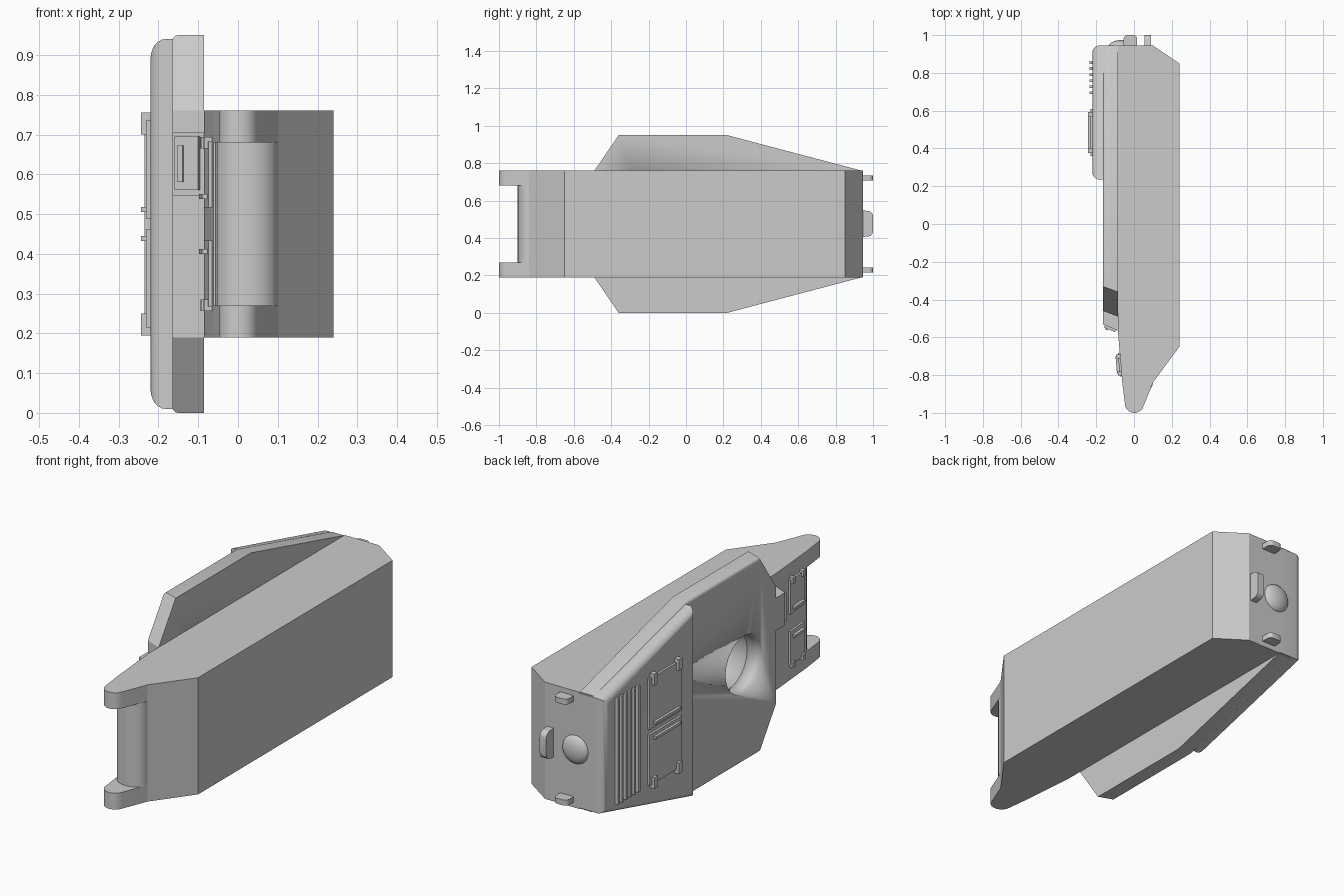
import bpy, bmesh, math
from mathutils import Vector, Matrix

if "Cube" in bpy.data.objects:
    bpy.data.objects.remove(bpy.data.objects["Cube"])

grey = bpy.data.materials.new("plain_grey")
grey.use_nodes = True
colour = (0.6, 0.6, 0.6, 1)
grey.diffuse_color = colour
grey.node_tree.nodes["Principled BSDF"].inputs["Base Color"].default_value = colour

MID = 0.475          # centre line of the vehicle in z
DECK, RAISED, JOIN = -0.165, -0.22, -0.085


def finish(name, bm):
    bmesh.ops.recalc_face_normals(bm, faces=bm.faces)
    mesh = bpy.data.meshes.new(name)
    bm.to_mesh(mesh)
    bm.free()
    mesh.materials.append(grey)
    ob = bpy.data.objects.new(name, mesh)
    bpy.context.collection.objects.link(ob)
    activate(ob)
    bpy.ops.object.shade_smooth_by_angle(angle=math.radians(32))
    return ob


def activate(ob):
    bpy.ops.object.select_all(action='DESELECT')
    ob.select_set(True)
    bpy.context.view_layer.objects.active = ob


def loft(low, high):
    """Solid between two matching outlines of 3D points."""
    bm = bmesh.new()
    a = [bm.verts.new(p) for p in low]
    b = [bm.verts.new(p) for p in high]
    bm.faces.new(a)
    bm.faces.new(b)
    for i in range(len(a)):
        j = (i + 1) % len(a)
        bm.faces.new((a[i], a[j], b[j], b[i]))
    return bm


def prism_z(name, pts, z0, z1):
    return finish(name, loft([(x, y, z0) for x, y in pts], [(x, y, z1) for x, y in pts]))


def prism_x(name, pts, x0, x1):
    return finish(name, loft([(x0, y, z) for y, z in pts], [(x1, y, z) for y, z in pts]))


def box(name, x, y, z, tilt=0.0, pivot=(0, 0, 0)):
    """Box from three (low, high) ranges, optionally tilted about z at a pivot."""
    bm = loft([(x[i], y[j], z[0]) for i, j in ((0, 0), (1, 0), (1, 1), (0, 1))],
              [(x[i], y[j], z[1]) for i, j in ((0, 0), (1, 0), (1, 1), (0, 1))])
    bm.transform(Matrix.Translation(pivot) @ Matrix.Rotation(tilt, 4, 'Z'))
    return finish(name, bm)


def arc(cx, cy, rx, ry, start, end, n=10):
    angles = [math.radians(start + (end - start) * i / n) for i in range(n + 1)]
    return [(cx + rx * math.cos(a), cy + ry * math.sin(a)) for a in angles]


def mirror_z(z):
    return tuple(sorted(2 * MID - v for v in z))


def bevel_edges(bm, rule, size, segments):
    edges = [e for e in bm.edges if rule(*[v.co for v in e.verts])]
    bmesh.ops.bevel(bm, geom=edges, offset=size, segments=segments,
                    affect='EDGES', profile=0.5)


# Lower hull with its sloped belly and nose
hull = prism_z("lower_hull", [(JOIN, 0.945), (0.1, 0.945), (0.24, 0.85), (0.24, -0.65),
                              (0.1, -0.84), (-0.062, -0.84), (JOIN, -0.57)], 0.19, 0.76)
nose = [(0.1, -0.84), (-0.062, -0.84)] + arc(0.002, -0.952, 0.05, 0.048, 180, 345)
for side, z in (("right", (0.19, 0.27)), ("left", (0.68, 0.76))):
    prism_z(side + "_nose_prong", nose, *z)
prism_z("nose_roll", [(0.1, -0.835), (-0.055, -0.835)] + arc(0.022, -0.84, 0.078, 0.06, 180, 360),
        0.27, 0.68)

# Upper hull slab with leaning front faces and eased side edges
plan = [(-0.49, 0.76), (-0.36, 0.95), (0.22, 0.95), (0.94, 0.76)]
plan += [(y, 2 * MID - z) for y, z in reversed(plan)]
lean = [(y + 0.03 if y < 0 else y, z) for y, z in plan]
bm = loft([(JOIN, y, z) for y, z in plan], [(DECK, y, z) for y, z in lean])
bevel_edges(bm, lambda a, b: max(a.x, b.x) < DECK + 0.01 and min(a.y, b.y) > -0.4
            and abs(a.y - b.y) > 0.1, 0.014, 3)
slab = finish("upper_hull", bm)

# Raised engine deck with rounded rim
rim = [(0.235, 0.94), (0.945, 0.755), (0.945, 0.195), (0.235, 0.01)]
bm = loft([(JOIN, y, z) for y, z in rim], [(RAISED, y, z) for y, z in rim])
bevel_edges(bm, lambda a, b: max(a.x, b.x) < RAISED + 0.01, 0.038, 6)
finish("engine_deck", bm)

# Round turret well
bm = bmesh.new()
bmesh.ops.create_cone(bm, cap_ends=True, segments=48, radius1=0.14, radius2=0.14, depth=0.5,
                      matrix=Matrix.Translation((-0.05, -0.21, MID))
                      @ Matrix.Rotation(math.pi / 2, 4, 'Y'))
cutter = finish("turret_well_cutter", bm)
cutter.hide_render = True
for ob in (slab, hull):
    cut = ob.modifiers.new("turret_well", 'BOOLEAN')
    cut.operation = 'DIFFERENCE'
    cut.solver = 'EXACT'
    cut.object = cutter
    activate(ob)
    bpy.ops.object.modifier_move_to_index(modifier=cut.name, index=0)
    bpy.ops.object.modifier_apply(modifier=cut.name)
bpy.data.objects.remove(cutter)

# Driver's visor housing, plate and slit
prism_z("visor_housing", [(DECK, -0.4), (JOIN, -0.4), (JOIN, -0.565), (DECK, -0.53)], 0.545, 0.705)
lean_angle = math.atan2(-0.035, 0.08)
front = (-0.125, -0.548, 0)
box("visor_plate", (-0.032, 0.032), (-0.013, 0.01), (0.56, 0.695), lean_angle, front)
box("visor_slit_cover", (-0.022, -0.007), (-0.02, 0), (0.58, 0.672), lean_angle, front)

# Nose hatches on the sloping glacis
slope = math.atan2(0.03, 0.35)
for side, flip in (("left", False), ("right", True)):
    pick = mirror_z if flip else (lambda z: z)
    seat = (-0.07, -0.745, 0)
    box(side + "_nose_hatch", (-0.01, 0.01), (-0.062, 0.062), pick((0.517, 0.683)), slope, seat)
    box(side + "_nose_hatch_handle", (-0.024, 0), (-0.045, 0.045), pick((0.538, 0.55)), slope, seat)
    for i, y in enumerate((-0.045, 0.045)):
        box(f"{side}_nose_hinge_{i}", (-0.02, 0.01), (y - 0.011, y + 0.011),
            pick((0.665, 0.694)), slope, seat)

# Engine deck grille
for i in range(6):
    y = 0.695 + i * 0.032
    box(f"grille_bar_{i}", (-0.235, -0.21), (y - 0.007, y + 0.007), (0.217, 0.735))

# Engine hatches with handles and hinges
for side, flip in (("left", False), ("right", True)):
    pick = mirror_z if flip else (lambda z: z)
    box(side + "_engine_hatch", (-0.231, -0.21), (0.36, 0.61), pick((0.488, 0.735)))
    box(side + "_engine_hatch_handle", (-0.244, -0.22), (0.385, 0.58), pick((0.505, 0.518)))
    for i, y in enumerate((0.39, 0.58)):
        box(f"{side}_engine_hinge_{i}", (-0.244, -0.21), (y - 0.013, y + 0.013), pick((0.7, 0.755)))

# Rear dome
bm = bmesh.new()
bmesh.ops.create_uvsphere(bm, u_segments=32, v_segments=16, radius=1,
                          matrix=Matrix.Translation((-0.065, 0.94, MID))
                          @ Matrix.Diagonal(Vector((0.07, 0.034, 0.07, 1))))
finish("rear_dome", bm)

# Rear tow hooks and centre lug
hook = [(-0.055, 0.94), (0.017, 0.94)] + arc(-0.003, 0.978, 0.02, 0.022, 0, 90, 5) \
    + arc(-0.035, 0.978, 0.02, 0.022, 90, 180, 5)
for side, z in (("left", (0.708, 0.735)), ("right", mirror_z((0.708, 0.735)))):
    prism_z(side + "_tow_hook", hook, *z)
lug = [(0.94, 0.405), (0.94, 0.548)] + arc(0.97, 0.515, 0.03, 0.03, 90, 0, 6) \
    + arc(0.97, 0.438, 0.03, 0.03, 0, -90, 6)
prism_x("centre_tow_lug", lug, 0.055, 0.09)
